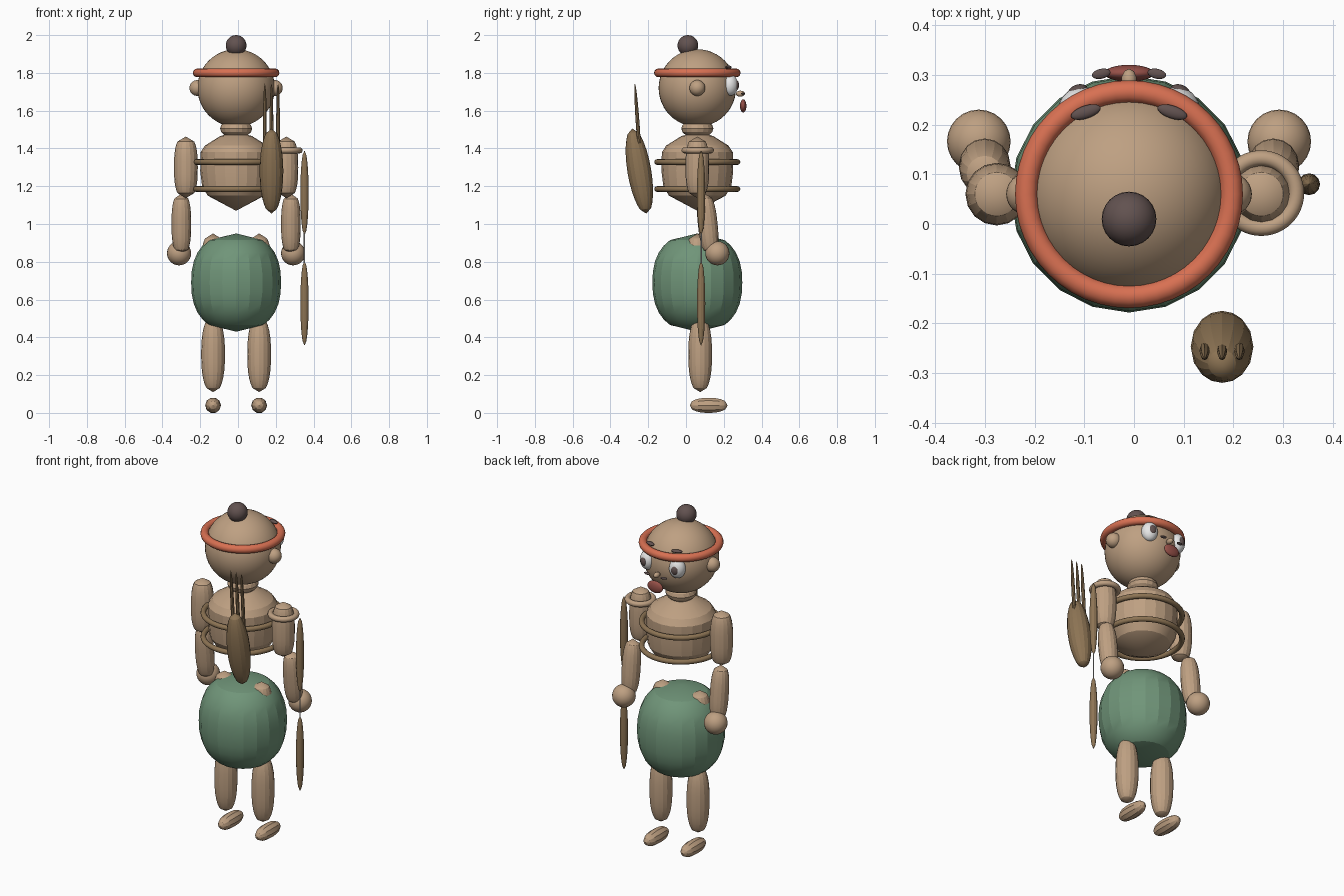
import bpy, math

if "Cube" in bpy.data.objects:
    bpy.data.objects.remove(bpy.data.objects["Cube"])

CX, CY = -0.01, 0.06   # body axis


def material(name, srgb):
    m = bpy.data.materials.new(name)
    m.diffuse_color = [(c / 255 / 12.92 if c < 11 else ((c / 255 + 0.055) / 1.055) ** 2.4) for c in srgb] + [1]
    m.use_nodes = True
    m.node_tree.nodes["Principled BSDF"].inputs["Base Color"].default_value = m.diffuse_color
    return m


SKIN = material("tan", (190, 160, 130))
WOOD = material("brown", (141, 116, 84))
GREEN = material("green", (112, 149, 121))
ORANGE = material("orange", (216, 112, 82))
DARK = material("dark_brown", (98, 82, 80))
RED = material("red", (150, 80, 72))
WHITE = material("white", (235, 235, 235))
GREY = material("grey", (195, 195, 195))


def finish(name, mat, angle):
    o = bpy.context.object
    o.name = name
    o.data.materials.append(mat)
    bpy.ops.object.shade_smooth_by_angle(angle=math.radians(angle))
    return o


def ball(name, loc, size, mat, rot=(0, 0, 0), seg=24, rings=14, angle=40):
    bpy.ops.mesh.primitive_uv_sphere_add(segments=seg, ring_count=rings, radius=1, location=loc,
                                         rotation=[math.radians(a) for a in rot])
    o = bpy.context.object
    o.scale = size if isinstance(size, tuple) else (size,) * 3
    return finish(name, mat, angle)


def ring(name, loc, major, minor, mat):
    bpy.ops.mesh.primitive_torus_add(location=loc, major_radius=major, minor_radius=minor,
                                     major_segments=48, minor_segments=12)
    return finish(name, mat, 50)


def lathe(name, loc, profile, mat, seg=20, tilt=0):
    """Revolve (radius, height) points; the two end points lie on the axis."""
    verts = [(0, 0, profile[0][1])]
    for r, z in profile[1:-1]:
        verts += [(r * math.cos(2 * math.pi * i / seg), r * math.sin(2 * math.pi * i / seg), z)
                  for i in range(seg)]
    verts.append((0, 0, profile[-1][1]))
    last, n = len(verts) - 1, len(profile) - 2
    faces = []
    for i in range(seg):
        j = (i + 1) % seg
        faces.append((0, 1 + j, 1 + i))
        for k in range(n - 1):
            a, b = 1 + k * seg, 1 + (k + 1) * seg
            faces.append((a + i, a + j, b + j, b + i))
        a = 1 + (n - 1) * seg
        faces.append((a + i, a + j, last))
    me = bpy.data.meshes.new(name)
    me.from_pydata(verts, [], faces)
    o = bpy.data.objects.new(name, me)
    bpy.context.collection.objects.link(o)
    bpy.ops.object.select_all(action='DESELECT')
    bpy.context.view_layer.objects.active = o
    o.select_set(True)
    o.location = loc
    o.rotation_euler.x = math.radians(tilt)
    return finish(name, mat, 16)


def pod(name, loc, r, h, mat, power=2.5, cap=0.62, seg=16, tilt=0):
    """Full-bodied spindle with pointed end caps."""
    top = (1 - cap ** power) ** (1 / power)
    pts = [(0, -h)]
    for i in range(13):
        t = math.sin(math.pi / 2 * (i / 6 - 1)) * top
        pts.append((r * (1 - abs(t) ** power) ** (1 / power), h * t))
    return lathe(name, loc, pts + [(0, h)], mat, seg, tilt)


# Torso, neck and hip ball
lathe("torso", (CX, CY, 0), [(0, 1.07), (.15, 1.15), (.18, 1.2), (.19, 1.28), (.188, 1.38),
                             (.165, 1.415), (.085, 1.465), (0, 1.49)], SKIN)
ball("neck", (CX, CY, 1.505), (.085, .085, .05), SKIN, seg=16, rings=8, angle=20)
pod("hip_ball", (CX, CY, .69), .238, .26, GREEN, power=2.4, cap=.6, seg=20)
for i, z in enumerate((1.185, 1.328)):
    ring(f"chest_hoop_{i}", (CX, CY, z), .213, .015, WOOD)

# Head, hair bun and headband
ball("head", (CX, CY, 1.72), .205, SKIN, seg=40, rings=24)
ball("hair_bun", (CX, .01, 1.945), .055, DARK)
ring("headband", (CX, CY, 1.80), .206, .023, ORANGE)

# Paired parts
for side, s in (("left", -1), ("right", 1)):
    def at(x, y, z):
        return (CX + s * x, y, z)
    ball(side + "_ear", at(.205, CY, 1.72), .042, SKIN)
    ball(side + "_eye", at(.098, .235, 1.735), (.045, .04, .056), WHITE, rot=(0, 0, -s * 25))
    ball(side + "_pupil", at(.103, .264, 1.735), (.022, .016, .027), DARK, rot=(0, 0, -s * 25))
    ball(side + "_brow", at(.087, .225, 1.83), (.031, .013, .009), DARK, rot=(0, 0, -s * 18))
    ball(side + "_whisker", at(.056, .302, 1.69), (.019, .010, .006), DARK, rot=(0, 0, -s * 12))
    pod(side + "_upper_arm", at(.266, CY, 1.30), .063, .163, SKIN, power=2.7, cap=.7)
    pod(side + "_forearm", at(.29, .115, 1.0), .052, .162, SKIN, power=2.7, cap=.7, tilt=6)
    ball(side + "_hand", at(.302, .166, .845), .064, SKIN)
    pod(side + "_thigh", at(.122, .06, .75), .068, .2, SKIN)
    pod(side + "_shin", at(.122, .075, .31), .063, .2, SKIN, power=2.4, cap=.55)
    pod(side + "_foot", at(.122, .12, .04), .042, .1, SKIN, power=2.2, cap=.5, seg=10, tilt=-90)

# Nose and mouth
ball("nose", (CX, .288, 1.69), (.016, .024, .016), SKIN, seg=10, rings=8)
ball("mouth", (CX, .303, 1.625), (.05, .017, .035), RED)

# Shoulder ring
ring("shoulder_ring", (.256, .062, 1.39), .07, .016, SKIN)

# Quiver and arrows on the back
pod("quiver", (.177, -.247, 1.28), .063, .228, WOOD, power=2, cap=.45, seg=16, tilt=9.5)
for i in range(3):
    pod(f"arrow_{i}", (.142 + .035 * i, -.255, 1.52), .010, .225, WOOD, power=2, cap=.4, seg=8, tilt=4)

# Bow limbs and string
for name, z in (("upper", 1.165), ("lower", .58)):
    pod(name + "_bow_limb", (.352, .08, z), .022, .224, WOOD, power=2, cap=.45, seg=12)
bpy.ops.mesh.primitive_cylinder_add(vertices=8, radius=.004, depth=.96, location=(.352, .08, .87))
finish("bow_string", GREY, 50)
